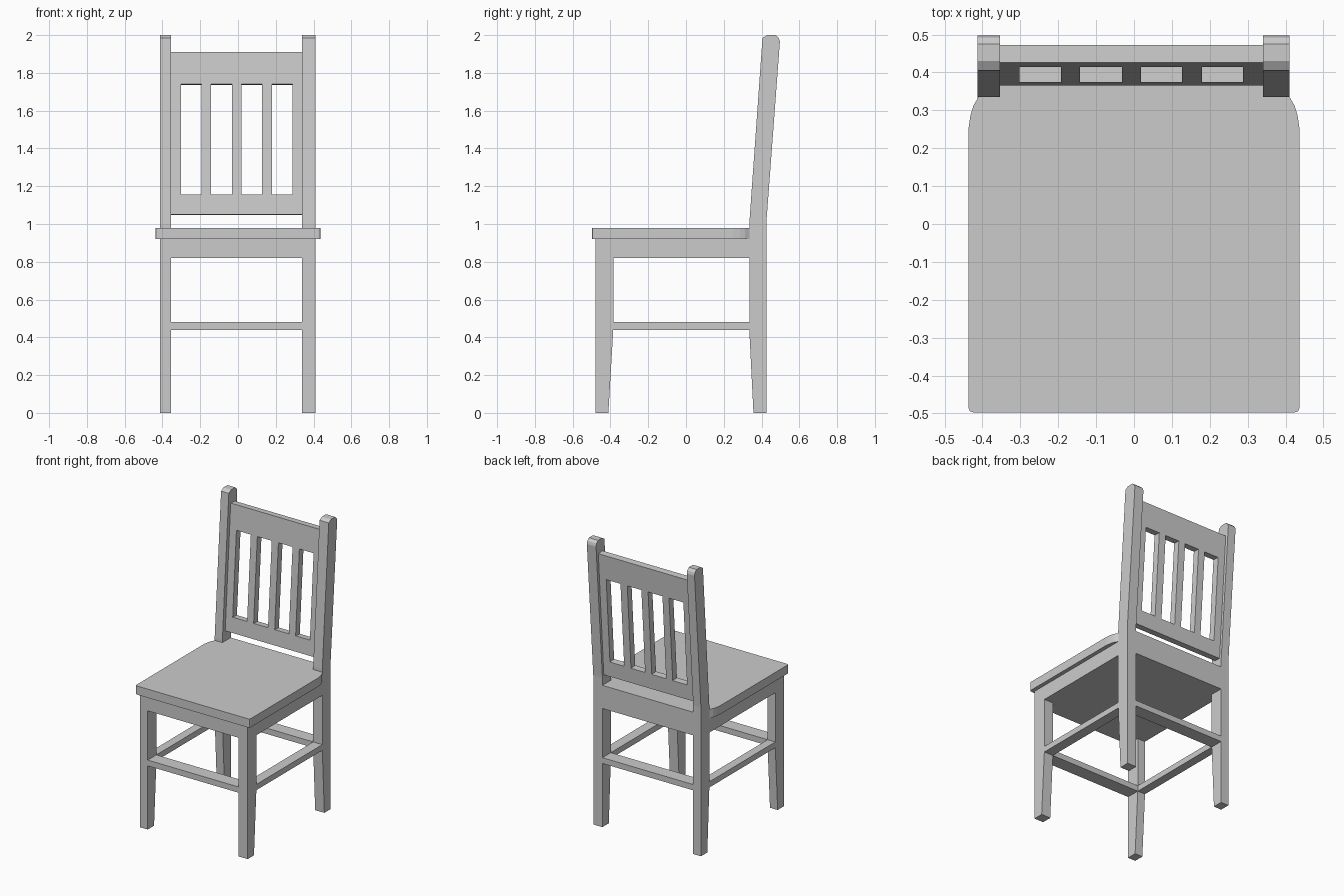
import bpy, bmesh
from mathutils import Vector

if "Cube" in bpy.data.objects:
    bpy.data.objects.remove(bpy.data.objects["Cube"])

# x ranges of the left and right posts (inner edges bound the rails)
LEFT, RIGHT = (-0.413, -0.354), (0.34, 0.41)
INNER = (LEFT[1], RIGHT[0])
# y ranges of the front and back posts
FRONT, BACK = (-0.48, -0.385), (0.335, 0.427)


def prism(name, profile, start, sweep):
    """Extrude closed 3D profile points, shifted by start, along sweep."""
    bm = bmesh.new()
    face = bm.faces.new([bm.verts.new(Vector(p) + Vector(start)) for p in profile])
    ext = bmesh.ops.extrude_face_region(bm, geom=[face])
    verts = [g for g in ext["geom"] if isinstance(g, bmesh.types.BMVert)]
    bmesh.ops.translate(bm, verts=verts, vec=Vector(sweep))
    bmesh.ops.recalc_face_normals(bm, faces=bm.faces[:])
    mesh = bpy.data.meshes.new(name)
    bm.to_mesh(mesh)
    bm.free()
    obj = bpy.data.objects.new(name, mesh)
    bpy.context.collection.objects.link(obj)
    return obj


def side_profile(name, yz, xs):
    return prism(name, [(0, y, z) for y, z in yz], (xs[0], 0, 0), (xs[1] - xs[0], 0, 0))


def box(name, xs, ys, zs):
    (y0, y1), (z0, z1) = ys, zs
    return side_profile(name, [(y0, z0), (y1, z0), (y1, z1), (y0, z1)], xs)


# Legs: tapered front legs, and back posts that lean above the seat
front_leg = [(-0.48, 0), (-0.411, 0), (-0.385, 0.44), (-0.385, 0.92), (-0.48, 0.92)]
back_post = [(0.357, 0), (0.427, 0), (0.427, 1.03), (0.497, 1.965), (0.492, 1.984),
             (0.475, 2.0), (0.43, 2.0), (0.405, 1.985), (0.335, 1.0), (0.335, 0.44)]
for side, xs in (("left", LEFT), ("right", RIGHT)):
    side_profile("front_leg_" + side, front_leg, xs)
    side_profile("back_post_" + side, back_post, xs)
    # Side aprons and stretchers
    box("side_apron_" + side, xs, (FRONT[1], BACK[0]), (0.82, 0.92))
    box("side_stretcher_" + side, xs, (FRONT[1], BACK[0]), (0.44, 0.48))

# Under-seat block, front and back stretchers
box("seat_block", INNER, (FRONT[0], BACK[1]), (0.82, 0.92))
box("front_stretcher", INNER, FRONT, (0.44, 0.48))
box("back_stretcher", INNER, BACK, (0.44, 0.48))

# Seat: rounded outline with a tongue between the back posts
half = [(0.425, -0.497), (0.433, -0.494), (0.437, -0.485), (0.437, 0.25),
        (0.432, 0.285), (0.424, 0.312), (0.41, 0.336)]
outline = half + [(INNER[1], 0.336), (INNER[1], 0.427), (INNER[0], 0.427), (INNER[0], 0.336)]
outline += [(-x, y) for x, y in reversed(half)]
prism("seat", [(x, y, 0.92) for x, y in outline], (0, 0, 0), (0, 0, 0.06))


# Backrest: leaning rails and uprights around four slots
def back_part(name, xs, z0, z1):
    y0, y1 = (0.366 + (z - 1.05) * 0.0695 for z in (z0, z1))
    side_profile(name, [(y0, z0), (y0 + 0.046, z0 - 0.003),
                        (y1 + 0.046, z1 - 0.003), (y1, z1)], xs)


back_part("backrest_bottom_rail", INNER, 1.05, 1.155)
back_part("backrest_top_rail", INNER, 1.74, 1.91)
uprights = [(INNER[0], -0.302), (-0.192, -0.142), (-0.032, 0.019), (0.127, 0.179), (0.288, INNER[1])]
for i, xs in enumerate(uprights):
    back_part(f"backrest_slat_{i + 1}", xs, 1.155, 1.74)
